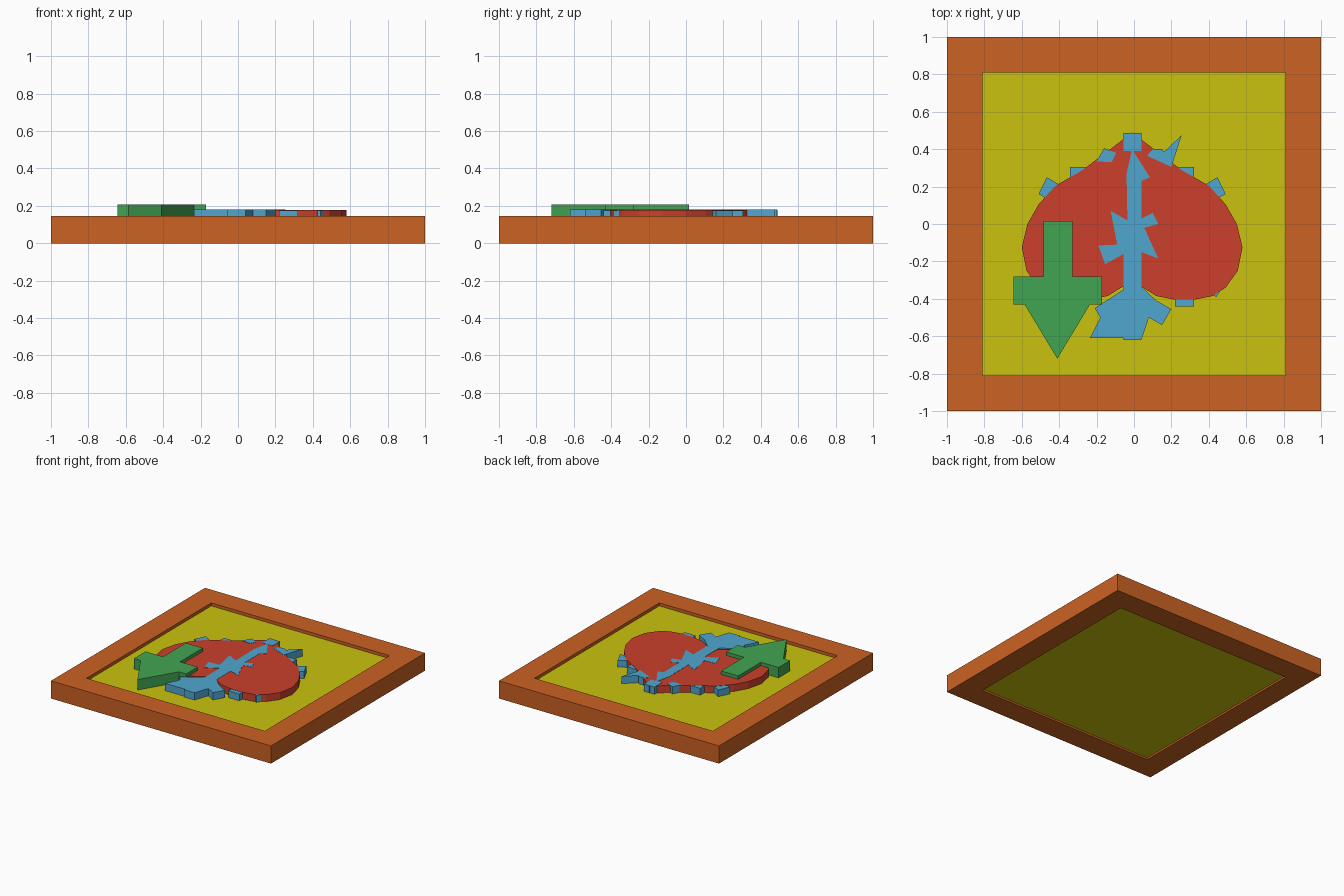
import bpy, bmesh

if "Cube" in bpy.data.objects:
    bpy.data.objects.remove(bpy.data.objects["Cube"])

def lin(c):
    c /= 255
    return c / 12.92 if c < 0.04045 else ((c + 0.055) / 1.055) ** 2.4

def material(name, r, g, b):
    m = bpy.data.materials.new(name)
    m.diffuse_color = (lin(r), lin(g), lin(b), 1)
    m.use_nodes = True
    m.node_tree.nodes["Principled BSDF"].inputs["Base Color"].default_value = m.diffuse_color
    return m

ORANGE = material("orange", 204, 98, 35)
YELLOW = material("yellow", 203, 194, 14)
RED = material("red", 203, 64, 45)
BLUE = material("blue", 80, 166, 207)
GREEN = material("green", 66, 165, 82)

AXIS = -0.01  # mirror line of the heart

def finish(name, bm, mat):
    bmesh.ops.recalc_face_normals(bm, faces=bm.faces)
    me = bpy.data.meshes.new(name)
    bm.to_mesh(me)
    bm.free()
    me.materials.append(mat)
    ob = bpy.data.objects.new(name, me)
    bpy.context.collection.objects.link(ob)
    return ob

def prism(bm, pts, z0, z1):
    lo = [bm.verts.new((x, y, z0)) for x, y in pts]
    hi = [bm.verts.new((x, y, z1)) for x, y in pts]
    bm.faces.new(lo[::-1])
    bm.faces.new(hi)
    n = len(pts)
    for i in range(n):
        j = (i + 1) % n
        bm.faces.new((lo[i], lo[j], hi[j], hi[i]))

def plate(name, outlines, z0, z1, mat):
    bm = bmesh.new()
    for pts in outlines:
        prism(bm, pts, z0, z1)
    return finish(name, bm, mat)

def flip(pts):
    return [(2 * AXIS - x, y) for x, y in reversed(pts)]

def rect(x0, x1, y0, y1):
    return [(x0, y0), (x1, y0), (x1, y1), (x0, y1)]

# frame: square ring
O, I, TOP = 1.0, 0.81, 0.145
bm = bmesh.new()
rings = []
for s, z in ((O, 0), (O, TOP), (I, TOP), (I, 0)):
    rings.append([bm.verts.new((x, y, z)) for x, y in rect(-s, s, -s, s)])
for k in range(4):
    a, b = rings[k], rings[(k + 1) % 4]
    for i in range(4):
        j = (i + 1) % 4
        bm.faces.new((a[i], a[j], b[j], b[i]))
finish("frame", bm, ORANGE)

# recessed back panel
P = 0.12
plate("panel", [rect(-I, I, -I, I)], 0.015, P, YELLOW)

# red upside-down heart
half = [(AXIS, -0.30), (0.04, -0.335), (0.12, -0.385), (0.22, -0.405),
        (0.33, -0.403), (0.42, -0.385), (0.49, -0.34), (0.555, -0.25),
        (0.58, -0.125), (0.55, 0.0), (0.49, 0.105), (0.40, 0.205),
        (0.26, 0.285), (0.10, 0.405), (AXIS, 0.49)]
plate("heart", [half + flip(half[1:-1])], P, 0.178, RED)

# blue blocks poking out around the rim of the heart
rim = [
    [(0.446, 0.25), (0.37, 0.205), (0.415, 0.12), (0.49, 0.16)],
    rect(0.22, 0.322, 0.2, 0.305),
    rect(0.22, 0.322, -0.44, -0.34),
    [(0.44, -0.39), (0.47, -0.345), (0.40, -0.30), (0.37, -0.35)],
]
spikes = [
    [(0.07, 0.365), (0.2, 0.305), (0.255, 0.475), (0.16, 0.385), (0.15, 0.4), (0.1, 0.4)],
    [(-0.2, 0.335), (-0.12, 0.33), (-0.095, 0.38), (-0.16, 0.405)],
]
plate("rim_blocks", rim + [flip(r) for r in rim], P, 0.176, BLUE)

# blue trunk with jagged branches and a spread root
trunk = [
    (-0.055, -0.62), (0.04, -0.62), (0.08, -0.5), (0.15, -0.54), (0.2, -0.455),
    (0.12, -0.41), (0.04, -0.335), (0.04, -0.15), (0.13, -0.185), (0.055, -0.02),
    (0.13, 0.0), (0.1, 0.06), (0.04, 0.03), (0.04, 0.23), (0.085, 0.25),
    (-0.01, 0.4), (-0.04, 0.27), (-0.035, 0.02), (-0.125, 0.07), (-0.09, -0.11),
    (-0.19, -0.115), (-0.155, -0.215), (-0.055, -0.16), (-0.055, -0.35),
    (-0.21, -0.45), (-0.18, -0.5), (-0.235, -0.61), (-0.055, -0.61)]
plate("trunk", [trunk, rect(-0.055, 0.04, 0.39, 0.487)] + spikes, P, 0.18, BLUE)

# green arrow
arrow = [(-0.485, 0.015), (-0.485, -0.28), (-0.645, -0.28), (-0.645, -0.43),
         (-0.585, -0.43), (-0.41, -0.72), (-0.235, -0.43), (-0.17, -0.43),
         (-0.17, -0.28), (-0.33, -0.28), (-0.33, 0.015)]
plate("arrow", [arrow], P, 0.206, GREEN)
